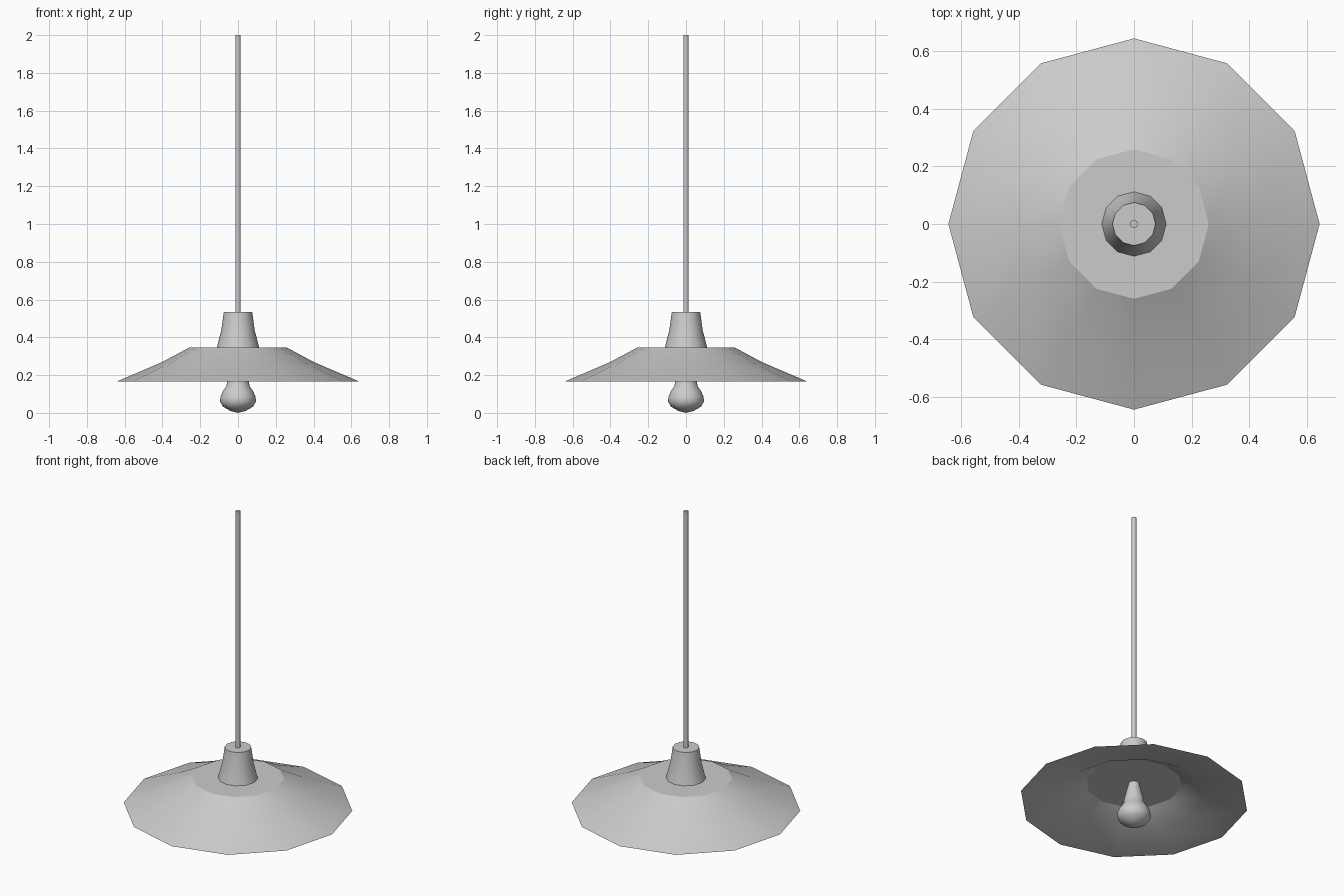
import bpy, bmesh, math

if "Cube" in bpy.data.objects:
    bpy.data.objects.remove(bpy.data.objects["Cube"])


def lathe(name, profile, sides, smooth_angle):
    """Revolve (radius, z) points about z; a zero radius closes with a single point."""
    bm = bmesh.new()
    rings = []
    for r, z in profile:
        n = 1 if r == 0 else sides
        rings.append([bm.verts.new((r * math.cos(2 * math.pi * i / sides),
                                    r * math.sin(2 * math.pi * i / sides), z))
                      for i in range(n)])
    for a, b in zip(rings, rings[1:]):
        for i in range(sides):
            j = (i + 1) % sides
            quad = [a[i % len(a)], a[j % len(a)], b[j % len(b)], b[i % len(b)]]
            bm.faces.new(list(dict.fromkeys(quad)))
    bmesh.ops.recalc_face_normals(bm, faces=bm.faces)
    mesh = bpy.data.meshes.new(name)
    bm.to_mesh(mesh)
    bm.free()
    obj = bpy.data.objects.new(name, mesh)
    bpy.context.collection.objects.link(obj)
    bpy.ops.object.select_all(action='DESELECT')
    obj.select_set(True)
    bpy.context.view_layer.objects.active = obj
    bpy.ops.object.shade_smooth_by_angle(angle=math.radians(smooth_angle))
    return obj


# Twelve-sided shade: outer skin, sharp rim and recessed inner skin
lathe("lamp_shade", [(0, 0.345), (0.26, 0.345), (0.40, 0.27), (0.645, 0.165),
                     (0.40, 0.205), (0.27, 0.275), (0, 0.275)], 12, 24)

# Tapered socket cover on top of the shade
lathe("socket_cover", [(0, 0.345), (0.112, 0.345), (0.088, 0.44),
                       (0.075, 0.535), (0, 0.535)], 12, 40)

# Hanging cord
lathe("hanging_cord", [(0, 0.53), (0.014, 0.53), (0.014, 2.0), (0, 2.0)], 8, 50)

# Light bulb, its neck set into the underside of the shade
lathe("light_bulb", [(0, 0), (0.04, 0.01), (0.08, 0.033), (0.095, 0.06),
                     (0.093, 0.085), (0.08, 0.115), (0.062, 0.14),
                     (0.056, 0.17), (0.032, 0.27), (0.03, 0.29), (0, 0.29)], 12, 60)
